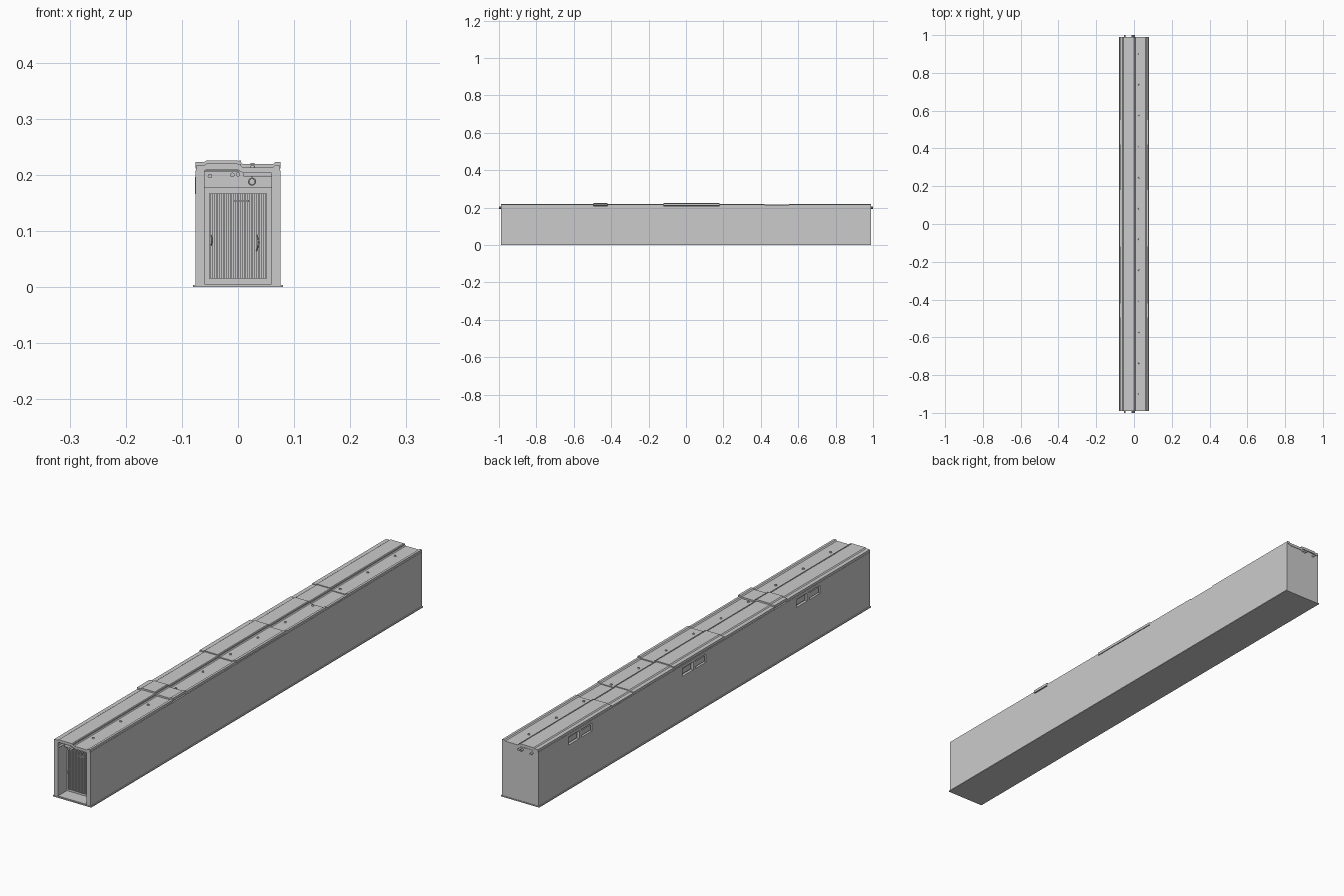
import bpy, bmesh, math
from mathutils import Vector

if "Cube" in bpy.data.objects:
    bpy.data.objects.remove(bpy.data.objects["Cube"])


def mesh_object(name, bm):
    bmesh.ops.recalc_face_normals(bm, faces=bm.faces)
    me = bpy.data.meshes.new(name)
    bm.to_mesh(me)
    bm.free()
    ob = bpy.data.objects.new(name, me)
    bpy.context.collection.objects.link(ob)
    return ob


def boxes(name, spans):
    """One object from boxes given as (x0, x1, y0, y1, z0, z1)."""
    bm = bmesh.new()
    for x0, x1, y0, y1, z0, z1 in spans:
        vs = bmesh.ops.create_cube(bm, size=1)["verts"]
        for v in vs:
            v.co = Vector((x1 if v.co.x > 0 else x0,
                           y1 if v.co.y > 0 else y0,
                           z1 if v.co.z > 0 else z0))
    return mesh_object(name, bm)


def cut(target, name, spans):
    cutter = boxes(name, spans)
    cutter.hide_render = True
    cutter.hide_set(True)
    mod = target.modifiers.new(name, "BOOLEAN")
    mod.operation, mod.solver, mod.object = "DIFFERENCE", "EXACT", cutter
    return cutter


def smooth(ob):
    bpy.ops.object.select_all(action="DESELECT")
    ob.select_set(True)
    bpy.context.view_layer.objects.active = ob
    bpy.ops.object.shade_smooth_by_angle(angle=math.radians(40))


def tube(name, points, radius, cyclic=False):
    cu = bpy.data.curves.new(name, "CURVE")
    cu.dimensions, cu.bevel_depth, cu.bevel_resolution = "3D", radius, 2
    cu.use_fill_caps = True
    sp = cu.splines.new("POLY")
    sp.points.add(len(points) - 1)
    for p, co in zip(sp.points, points):
        p.co = (*co, 1)
    sp.use_cyclic_u = cyclic
    ob = bpy.data.objects.new(name, cu)
    bpy.context.collection.objects.link(ob)
    return ob


# base plate and main housing
boxes("base_plate", [(-.08, .08, -.99, .99, 0, .004)])
body = boxes("housing", [(-.076, .076, -.988, .988, .003, .208)])

# open front bay, grille pocket and side windows
WINDOWS = (.74, .06, -.62)
cut(body, "front_bay_cutter", [(-.06, .06, -1.1, -.935, .006, .3)])
cut(body, "grille_pocket_cutter", [(-.05, .05, -.96, -.88, .015, .167)])
cut(body, "window_cutter", [(-.1, -.066, y - .07, y + .07, .166, .196) for y in WINDOWS])

# header over the grille and a small ledge under the roof
boxes("bay_header", [(-.06, .06, -.95, -.934, .177, .207)])
boxes("bay_ledge", [(.01, .06, -.985, -.934, .197, .206)])

# vertical grille slats
n = 17
boxes("grille_slats", [(x - .0018, x + .0018, -.94, -.885, .015, .167)
                       for x in (-.05 + .1 * i / (n - 1) for i in range(n))])
boxes("grille_latch", [(-.008, .02, -.943, -.936, .152, .155)])

# frames and divided panes inside each side window
parts = []
for y in WINDOWS:
    parts += [(-.0765, -.066, y - .006, y + .006, .166, .196),
              (-.071, -.066, y + .012, y + .064, .171, .191),
              (-.074, -.066, y - .064, y - .012, .171, .191)]
boxes("window_panes", parts)

# roof panels: one stepped cross-section, lifted differently along the length
TOP = [(-.075, .217), (-.06, .217), (-.056, .220), (-.001, .220), (.004, .216),
       (.006, .216), (.009, .213), (.062, .213), (.066, .217), (.075, .217)]


def roof_panel(name, y0, y1, lift, grow=0.0):
    bm = bmesh.new()
    outline = [(x + math.copysign(grow, x) * (abs(x) > .07), z + lift) for x, z in TOP]
    outline += [(x, z - .010) for x, z in reversed(outline)]
    face = bm.faces.new([bm.verts.new((x, y0, z)) for x, z in outline])
    new = bmesh.ops.extrude_face_region(bm, geom=[face])["geom"]
    bmesh.ops.translate(bm, vec=(0, y1 - y0, 0),
                        verts=[v for v in new if isinstance(v, bmesh.types.BMVert)])
    return mesh_object(name, bm)


SEGMENTS = [(-.99, -.495, 0), (-.495, -.42, .006), (-.42, -.12, 0), (-.12, .18, .004),
            (.18, .42, 0), (.42, .55, -.003), (.55, .99, 0)]
for i, (y0, y1, lift) in enumerate(SEGMENTS):
    roof_panel(f"roof_panel_{i + 1}", y0, y1, lift, .001 if lift > 0 else 0)


def roof_lift(y):
    return next(l for a, b, l in SEGMENTS if a <= y <= b)


# raised ribs beside the roof step, and panel seams
boxes("roof_rib", [(.002, .005, a, b, .212 + l, .2195 + l) for a, b, l in SEGMENTS])

# row of bolts along the lower roof strip
bm = bmesh.new()
for i in range(12):
    y = -.9 + i * 1.8 / 11
    c = bmesh.ops.create_cone(bm, cap_ends=True, segments=12, radius1=.0045,
                              radius2=.0035, depth=.006)["verts"]
    bmesh.ops.translate(bm, vec=(.026, y, .214 + roof_lift(y)), verts=c)
smooth(mesh_object("roof_bolts", bm))

# pipes running the full length, poking out of both ends
bm = bmesh.new()
for x, z in ((-.05, .198), (-.010, .2), (0, .201)):
    c = bmesh.ops.create_cone(bm, cap_ends=True, segments=16, radius1=.004,
                              radius2=.004, depth=2)["verts"]
    for v in c:
        v.co = Vector((x + v.co.x, v.co.z, z + v.co.y))
smooth(mesh_object("service_pipes", bm))

# hanging ring with its rod, in the front bay
tube("hanger_ring", [(.025 + .006 * math.cos(a), -.965, .188 + .006 * math.sin(a))
                     for a in (math.tau * i / 20 for i in range(20))], .0012, True)
boxes("hanger_rod", [(.023, .027, -.967, -.963, .194, .212)])

# pull handles on the grille
tube("grille_handle_right", [(.033, -.938, .064), (.035, -.948, .07), (.036, -.95, .08),
                             (.035, -.948, .088), (.034, -.938, .093)], .0012)
tube("grille_handle_left", [(-.048, -.938, .074), (-.047, -.946, .078),
                            (-.047, -.946, .089), (-.048, -.938, .093)], .0012)
